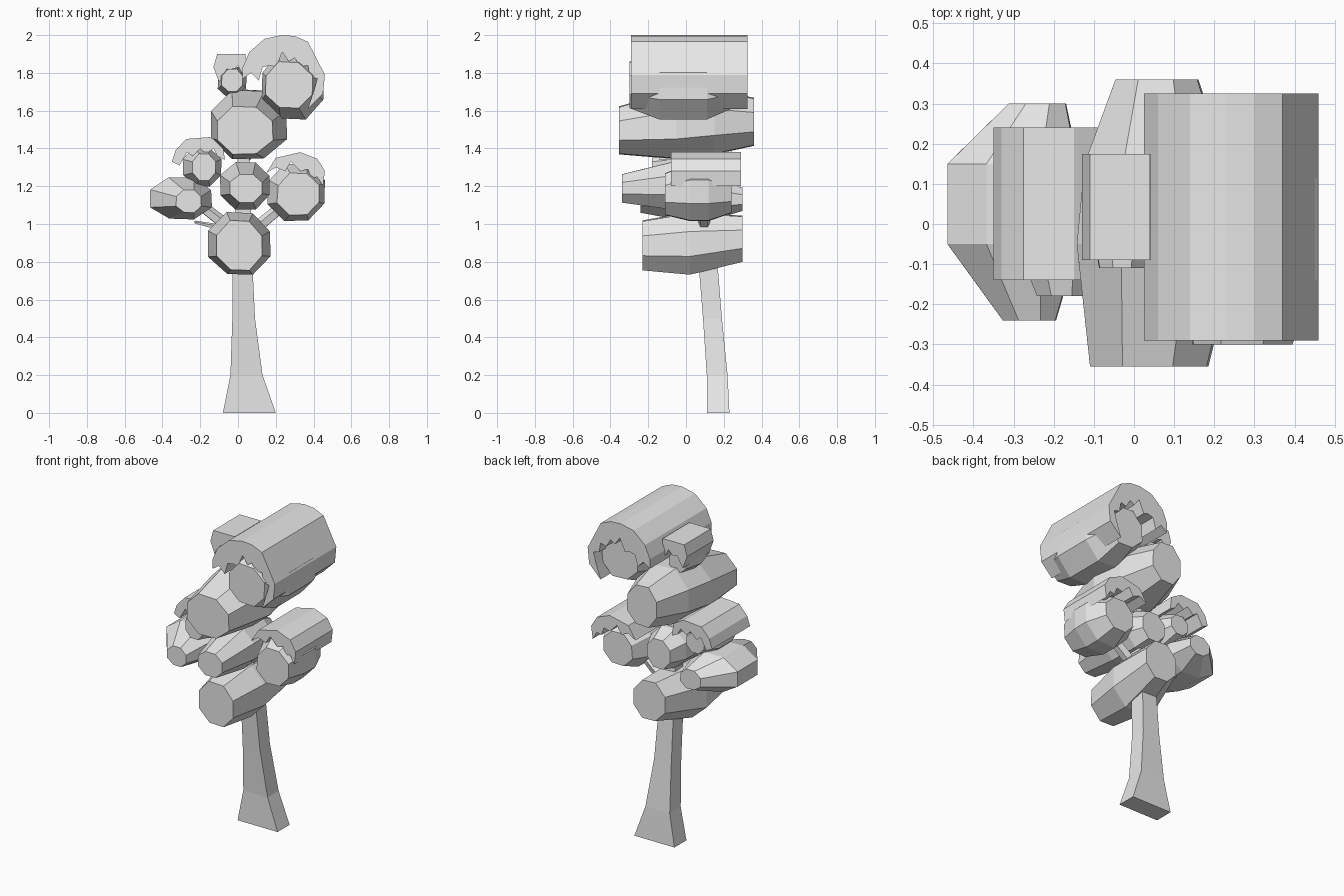
import bpy, bmesh, math, random
from mathutils import Vector, Matrix

random.seed(4)
if "Cube" in bpy.data.objects:
    bpy.data.objects.remove(bpy.data.objects["Cube"], do_unlink=True)

grey = bpy.data.materials.new("plain grey")
grey.use_nodes = True
grey.diffuse_color = (0.8, 0.8, 0.8, 1)
grey.node_tree.nodes["Principled BSDF"].inputs["Base Color"].default_value = grey.diffuse_color


def finish(name, bm):
    bmesh.ops.recalc_face_normals(bm, faces=bm.faces)
    mesh = bpy.data.meshes.new(name)
    bm.to_mesh(mesh)
    bm.free()
    mesh.materials.append(grey)
    obj = bpy.data.objects.new(name, mesh)
    bpy.context.collection.objects.link(obj)
    return obj


def loft(name, rings, sides, place, jitter=0.0):
    """Join rings of (position, centre u, centre v, half width, half height)."""
    bm = bmesh.new()
    fit = 1 / math.cos(math.pi / sides)
    wobble = [1 + random.uniform(-jitter, jitter) for _ in range(sides)]
    loops = []
    for t, u, v, w, h in rings:
        loop = []
        for i in range(sides):
            a = math.tau * (i + 0.5) / sides
            r = fit * wobble[i]
            loop.append(bm.verts.new(place(t, u + w * r * math.cos(a), v + h * r * math.sin(a))))
        loops.append(loop)
    for low, high in zip(loops, loops[1:]):
        for i in range(sides):
            j = (i + 1) % sides
            bm.faces.new((low[i], low[j], high[j], high[i]))
    bm.faces.new(loops[0])
    bm.faces.new(loops[-1])
    return finish(name, bm)


def clump(name, rings):
    return loft(name, rings, 8, lambda t, u, v: (u, t, v), 0.04)


def cap(name, front, back, outline):
    """Arched shell with a ragged underside, extruded front to back."""
    bm = bmesh.new()
    face = bm.faces.new([bm.verts.new((x, front, z)) for x, z in outline])
    out = bmesh.ops.extrude_face_region(bm, geom=[face], use_keep_orig=True)
    moved = [g for g in out["geom"] if isinstance(g, bmesh.types.BMVert)]
    bmesh.ops.translate(bm, verts=moved, vec=(0, back - front, 0))
    return finish(name, bm)


def branch(name, start, end, r1, r2):
    start, end = Vector(start), Vector(end)
    d = end - start
    bm = bmesh.new()
    turn = d.to_track_quat("Z", "Y").to_matrix().to_4x4()
    bmesh.ops.create_cone(bm, cap_ends=True, segments=5, radius1=r1, radius2=r2, depth=d.length,
                          matrix=Matrix.Translation((start + end) / 2) @ turn)
    return finish(name, bm)


# Trunk with a flared foot
loft("trunk", [(0, .06, .17, .14, .06), (.2, .045, .165, .085, .055), (.5, .03, .14, .06, .05),
               (.75, .025, .12, .053, .05), (1.4, .03, .06, .03, .03)],
     4, lambda t, u, v: (u, v, t))

# Branches
branch("left_branch", (.02, .1, .93), (-.24, .08, 1.13), .035, .03)
branch("right_branch", (.04, .1, .93), (.28, .09, 1.13), .035, .03)
branch("left_twig", (0, .1, .96), (-.23, .1, 1.01), .025, .008)
branch("upper_branch", (.03, .06, 1.35), (.28, .02, 1.75), .04, .03)

# Leaf clumps, each running front to back
clump("bottom_clump", [(-.23, .01, .885, .12, .13), (.02, .01, .895, .165, .163), (.3, .05, .92, .11, .12)])
clump("centre_clump", [(-.34, .045, 1.19, .085, .075), (-.08, .04, 1.205, .13, .125), (.12, .04, 1.2, .12, .12),
                       (.22, .04, 1.19, .08, .09)])
clump("left_clump", [(-.24, -.26, 1.12, .065, .06), (-.05, -.3, 1.135, .16, .11), (.15, -.3, 1.135, .16, .11),
                     (.3, -.24, 1.13, .07, .06)])
clump("right_clump", [(-.11, .32, 1.16, .11, .11), (.02, .31, 1.17, .15, .15), (.12, .31, 1.17, .15, .15),
                      (.24, .31, 1.16, .1, .1)])
clump("small_left_clump", [(-.18, -.18, 1.3, .06, .07), (-.05, -.19, 1.3, .1, .1), (.08, -.19, 1.3, .1, .1),
                           (.18, -.19, 1.3, .06, .06)])
clump("upper_clump", [(-.355, .035, 1.495, .15, .125), (-.05, .055, 1.525, .205, .18), (.15, .05, 1.54, .18, .17),
                      (.36, .055, 1.54, .105, .125)])
clump("top_clump", [(-.3, .27, 1.735, .125, .12), (-.14, .29, 1.73, .165, .175), (.11, .29, 1.73, .165, .175),
                    (.26, .28, 1.74, .125, .12)])
clump("small_top_clump", [(-.11, -.03, 1.76, .055, .06), (.0, -.03, 1.75, .075, .08), (.13, -.03, 1.75, .06, .06)])

# Ragged caps draped over the clumps
cap("top_cap", -.29, .325, [
    (.025, 1.77), (.025, 1.83), (.06, 1.91), (.14, 1.98), (.23, 2), (.3, 1.995), (.37, 1.965), (.46, 1.79),
    (.45, 1.69), (.37, 1.61), (.4, 1.7), (.42, 1.77), (.38, 1.78), (.37, 1.84), (.33, 1.83),
    (.3, 1.88), (.27, 1.86), (.235, 1.91), (.2, 1.83), (.17, 1.84), (.13, 1.83), (.11, 1.76), (.07, 1.8)])
cap("small_top_cap", -.09, .175, [
    (-.1, 1.75), (-.13, 1.83), (-.11, 1.9), (.04, 1.9), (.045, 1.8), (.02, 1.8), (.0, 1.84),
    (-.03, 1.81), (-.06, 1.82), (-.08, 1.78)])
cap("right_cap", -.08, .29, [
    (.15, 1.27), (.2, 1.35), (.33, 1.38), (.42, 1.345), (.46, 1.28), (.45, 1.2), (.42, 1.25),
    (.39, 1.24), (.37, 1.29), (.33, 1.28), (.28, 1.33), (.25, 1.28), (.2, 1.3)])
cap("left_cap", -.14, .24, [
    (-.31, 1.31), (-.35, 1.33), (-.33, 1.39), (-.275, 1.45), (-.15, 1.46), (-.08, 1.42), (-.07, 1.34),
    (-.11, 1.36), (-.13, 1.4), (-.17, 1.37), (-.2, 1.4), (-.24, 1.36), (-.27, 1.38)])
